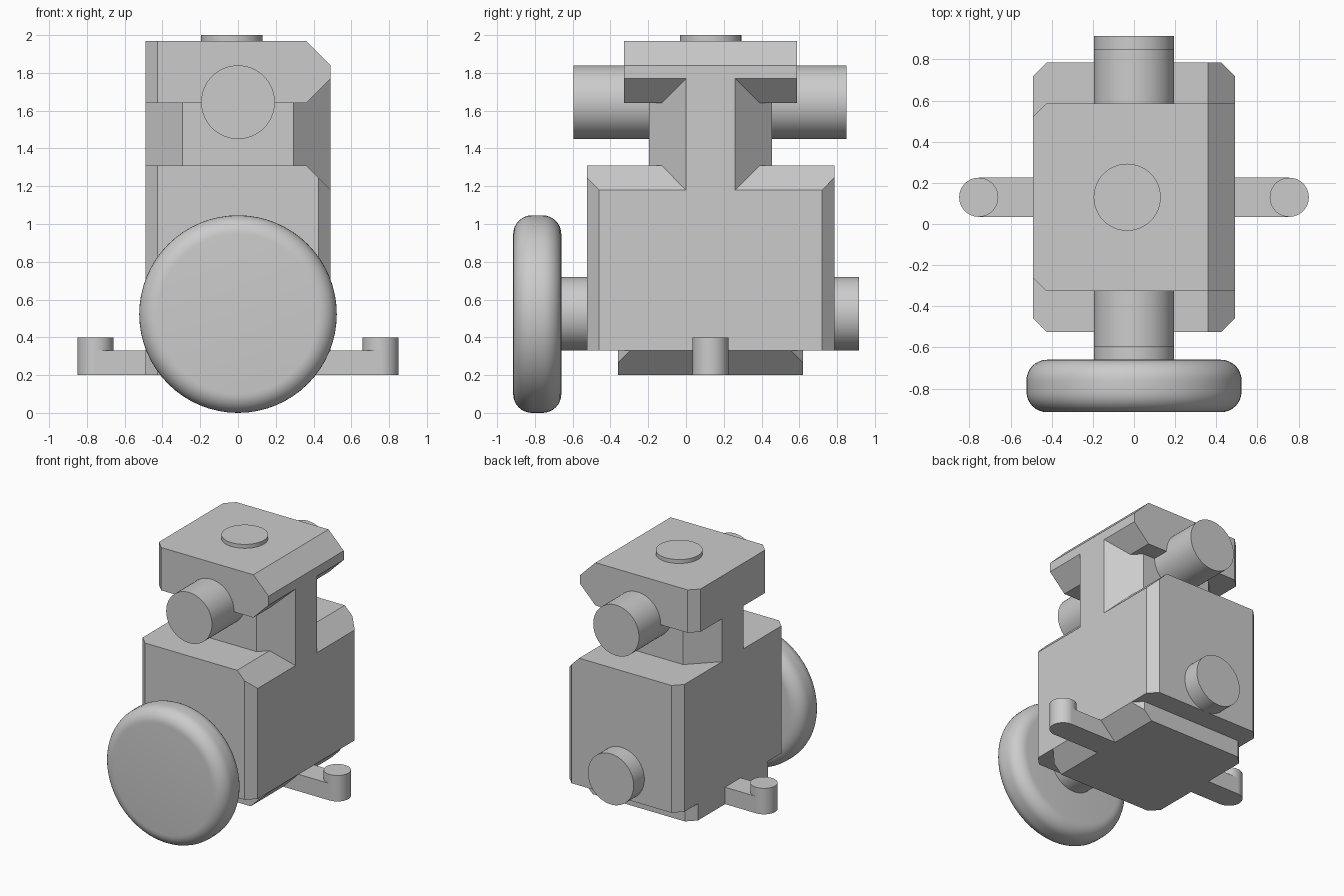
import bpy
import bmesh
from math import pi
from mathutils import Matrix, Vector

if "Cube" in bpy.data.objects:
    bpy.data.objects.remove(bpy.data.objects["Cube"])

MID_Y = 0.13      # symmetry plane of the housing
HALF_X = 0.49
EDGE = 0.13       # wide chamfer along the left (+x) edges
CORNER = 0.065    # small vertical corner chamfer

grey = bpy.data.materials.new("neutral grey")
grey.use_nodes = True
grey.diffuse_color = (0.6, 0.6, 0.6, 1)
grey.node_tree.nodes["Principled BSDF"].inputs["Base Color"].default_value = (0.6, 0.6, 0.6, 1)


def finish(name, bm, smooth=False):
    bmesh.ops.recalc_face_normals(bm, faces=bm.faces)
    mesh = bpy.data.meshes.new(name)
    bm.to_mesh(mesh)
    bm.free()
    mesh.materials.append(grey)
    obj = bpy.data.objects.new(name, mesh)
    bpy.context.collection.objects.link(obj)
    if smooth:
        bpy.ops.object.select_all(action="DESELECT")
        obj.select_set(True)
        bpy.context.view_layer.objects.active = obj
        bpy.ops.object.shade_smooth_by_angle(angle=pi / 6)
    return obj


def slab(name, half_y, z0, z1, left_cut, right_cut, bevel_top=False, bevel_bottom=False):
    """Block with cut vertical corners and optional wide chamfers along +x."""
    outline = []
    for sx, sy in ((1, -1), (1, 1), (-1, 1), (-1, -1)):
        c = left_cut if sx > 0 else right_cut
        pts = [(sx * (HALF_X - c), sy * half_y), (sx * HALF_X, sy * (half_y - c))]
        if c == 0:
            pts = pts[:1]
        outline += pts if sx * sy < 0 else pts[::-1]
    bm = bmesh.new()
    face = bm.faces.new([bm.verts.new((x, y + MID_Y, z0)) for x, y in outline])
    ext = bmesh.ops.extrude_face_region(bm, geom=[face])
    bmesh.ops.translate(bm, vec=(0, 0, z1 - z0),
                        verts=[v for v in ext["geom"] if isinstance(v, bmesh.types.BMVert)])
    for wanted, z, direction in ((bevel_top, z1, 1), (bevel_bottom, z0, -1)):
        if wanted:
            cut = bmesh.ops.bisect_plane(
                bm, geom=bm.verts[:] + bm.edges[:] + bm.faces[:], dist=1e-5,
                plane_co=(HALF_X - EDGE, 0, z), plane_no=Vector((1, 0, direction)).normalized(),
                clear_outer=True)
            edges = [e for e in cut["geom_cut"] if isinstance(e, bmesh.types.BMEdge)]
            bmesh.ops.holes_fill(bm, edges=edges)
    return finish(name, bm)


def cylinder(name, axis, radius, start, end, a, b, rounding=0):
    """Cylinder along Y at (x=a, z=b) or along Z at (x=a, y=b)."""
    bm = bmesh.new()
    bmesh.ops.create_cone(bm, cap_ends=True, segments=64, radius1=radius,
                          radius2=radius, depth=end - start)
    if rounding:
        rims = [e for e in bm.edges if abs(e.verts[0].co.z - e.verts[1].co.z) < 1e-5]
        bmesh.ops.bevel(bm, geom=rims, offset=rounding, segments=8, profile=0.5,
                        affect="EDGES")
    mid = (start + end) / 2
    if axis == "Y":
        place = Matrix.Translation((a, mid, b)) @ Matrix.Rotation(pi / 2, 4, "X")
    else:
        place = Matrix.Translation((a, b, mid))
    bmesh.ops.transform(bm, matrix=place, verts=bm.verts)
    return finish(name, bm, smooth=True)


# Housing: lower body, waisted neck and cap fused into one block
housing = slab("housing", 0.655, 0.33, 1.31, CORNER, CORNER, bevel_top=True)
neck = slab("neck", 0.325, 1.18, 1.775, 0.195, 0.195)
cap = slab("cap", 0.457, 1.64, 1.97, 0, CORNER, bevel_top=True, bevel_bottom=True)
bpy.context.view_layer.objects.active = housing
for part in (neck, cap):
    mod = housing.modifiers.new("fuse", "BOOLEAN")
    mod.operation = "UNION"
    mod.solver = "EXACT"
    mod.object = part
    bpy.ops.object.modifier_apply(modifier=mod.name)
    bpy.data.objects.remove(part)

# Base plate under the housing
slab("base_plate", 0.49, 0.2, 0.33, CORNER, CORNER, bevel_bottom=True)

# Side arms with round upright pegs
for side, sign in (("left", 1), ("right", -1)):
    bm = bmesh.new()
    bmesh.ops.create_cube(bm, size=1)
    bmesh.ops.scale(bm, vec=(0.455, 0.19, 0.13), verts=bm.verts)
    bmesh.ops.translate(bm, vec=(sign * 0.5275, MID_Y, 0.265), verts=bm.verts)
    finish(side + "_arm", bm)
    cylinder(side + "_peg", "Z", 0.095, 0.2, 0.4, sign * 0.755, MID_Y)

# Handwheel, its shaft, the upper cross shaft and the top button
cylinder("handwheel", "Y", 0.523, -0.915, -0.66, 0, 0.523, rounding=0.1)
cylinder("wheel_shaft", "Y", 0.195, -0.7, 0.915, 0, 0.525)
cylinder("upper_shaft", "Y", 0.195, -0.595, 0.85, 0, 1.645)
cylinder("top_button", "Z", 0.163, 1.9, 2.0, -0.033, MID_Y)
